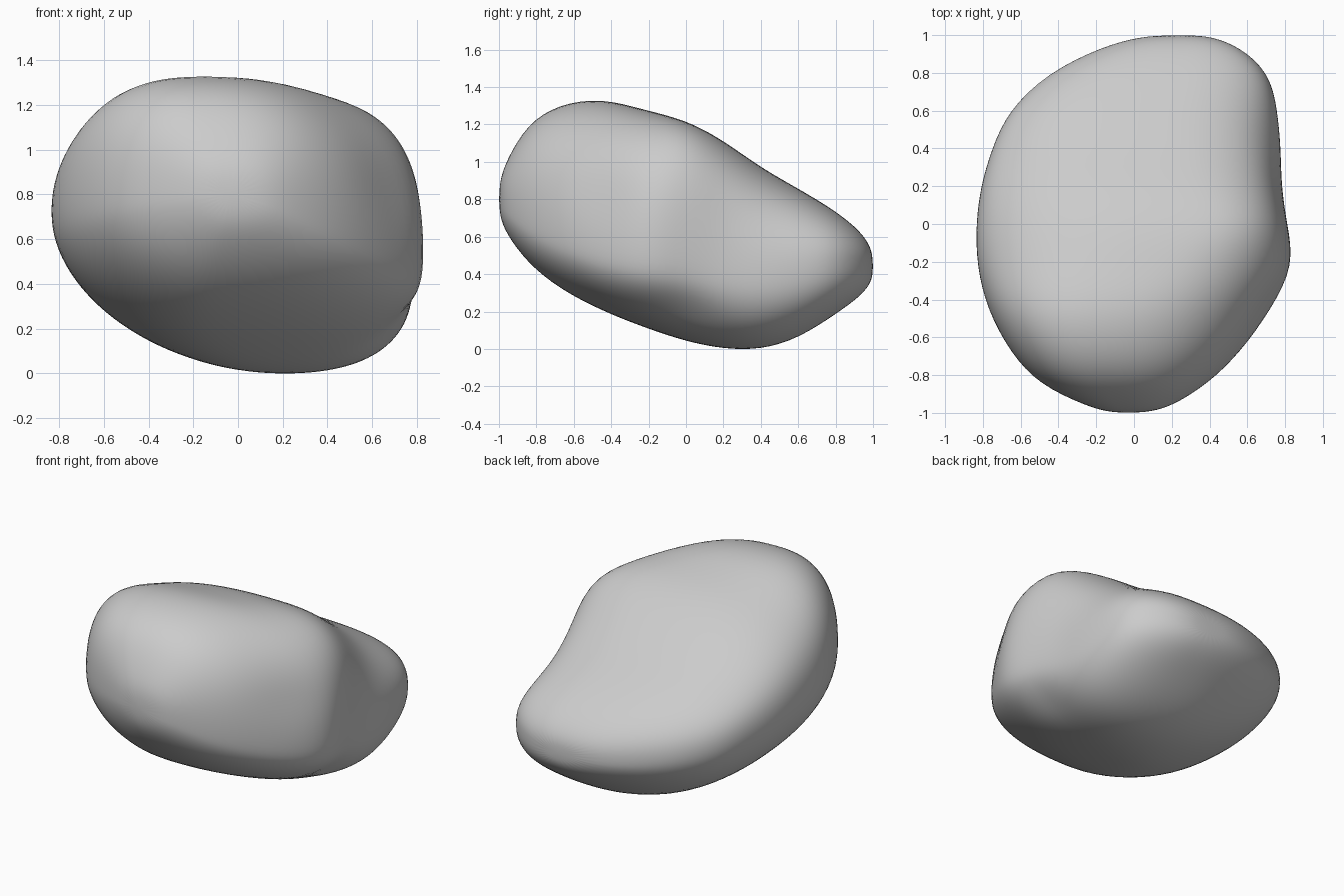
import bpy, bmesh
from math import cos, sin, pi, exp
from mathutils import Vector

cube = bpy.data.objects.get("Cube")
if cube:
    bpy.data.objects.remove(cube)

# Plain stone colour
stone = bpy.data.materials.new("stone_grey")
stone.use_nodes = True
grey = (0.6, 0.6, 0.6, 1)
stone.diffuse_color = grey
stone.node_tree.nodes["Principled BSDF"].inputs["Base Color"].default_value = grey

# Cross-sections front to back: y, left x z, right x z, top x z, bottom x z
SECTIONS = [
    (-.965, -.25, .8, .2, .76, -.06, 1, -.04, .62),
    (-.85, -.51, .78, .39, .67, -.14, 1.21, -.08, .46),
    (-.68, -.66, .75, .57, .6, -.17, 1.315, -.1, .32),
    (-.45, -.785, .73, .74, .52, -.16, 1.35, -.1, .2),
    (-.22, -.84, .71, .86, .5, .02, 1.28, -.05, .11),
    (0, -.845, .7, .82, .5, .25, 1.23, .05, .035),
    (.2, -.82, .65, .79, .43, .2, 1.12, .15, -.005),
    (.4, -.76, .6, .785, .4, .15, .97, .2, -.01),
    (.6, -.675, .55, .765, .42, .12, .86, .2, .05),
    (.8, -.465, .49, .725, .46, .2, .74, .22, .185),
    (.94, -.17, .45, .56, .47, .25, .625, .25, .285),
]
SIDES = 32

# Hollows and swellings: centre, radius, push
SCULPT = [
    ((.66, -.42, .8), .18, (-.025, .025, 0)),    # crease before the ridge
    ((.76, .26, .7), .22, (-.025, 0, -.01)),     # valley behind the ridge
    ((.72, -.05, .2), .16, (-.035, 0, .025)),    # undercut below the ridge
]


def section_point(section, angle):
    """Point on a rounded outline whose four quarters differ in fullness."""
    y, lx, lz, rx, rz, tx, tz, bx, bz = section
    c, s = cos(angle), sin(angle)
    right, up = c > 0, s > 0
    if right:
        power = .84 - .22 * exp(-(y / .25) ** 2) if up else .8
    else:
        power = .78 if up else 1.1
    a, b = abs(c) ** power, abs(s) ** power
    mid_x, far_x = (tx if up else bx), (rx if right else lx)
    mid_z, far_z = (rz if right else lz), (tz if up else bz)
    return Vector((mid_x + (far_x - mid_x) * a, y, mid_z + (far_z - mid_z) * b))


def sculpted(point):
    """Move a point by every nearby hollow or swelling."""
    moved = point.copy()
    for centre, radius, push in SCULPT:
        distance = (point - Vector(centre)).length
        moved += Vector(push) * exp(-(distance / radius) ** 2)
    return moved


# Outlines, with a half-size ring blunting each end
outlines = [[sculpted(section_point(sec, 2 * pi * (i + .5) / SIDES))
             for i in range(SIDES)] for sec in SECTIONS]
front_end, back_end = Vector((-.03, -1, .8)), Vector((.25, 1, .44))


def end_ring(outline, end):
    ring = [p.lerp(end, .5) for p in outline]
    for p in ring:
        p.y = end.y * .994
    return ring


outlines.insert(0, end_ring(outlines[0], front_end))
outlines.append(end_ring(outlines[-1], back_end))

# Skin the outlines and close both ends
bm = bmesh.new()
rings = [[bm.verts.new(p) for p in outline] for outline in outlines]
front_tip, back_tip = bm.verts.new(front_end), bm.verts.new(back_end)
for i in range(SIDES):
    j = (i + 1) % SIDES
    for a, b in zip(rings, rings[1:]):
        bm.faces.new((a[i], a[j], b[j], b[i]))
    bm.faces.new((front_tip, rings[0][j], rings[0][i]))
    bm.faces.new((back_tip, rings[-1][i], rings[-1][j]))
bmesh.ops.smooth_vert(bm, verts=[v for r in rings[2:-2] for v in r],
                      factor=.12, use_axis_x=True, use_axis_z=True)
bmesh.ops.recalc_face_normals(bm, faces=bm.faces)
for face in bm.faces:
    face.smooth = True
mesh = bpy.data.meshes.new("boulder")
bm.to_mesh(mesh)
bm.free()
mesh.materials.append(stone)
boulder = bpy.data.objects.new("boulder", mesh)
bpy.context.collection.objects.link(boulder)

# Soften into a water-worn stone
soft = boulder.modifiers.new("soften", "SUBSURF")
soft.levels = soft.render_levels = 2
